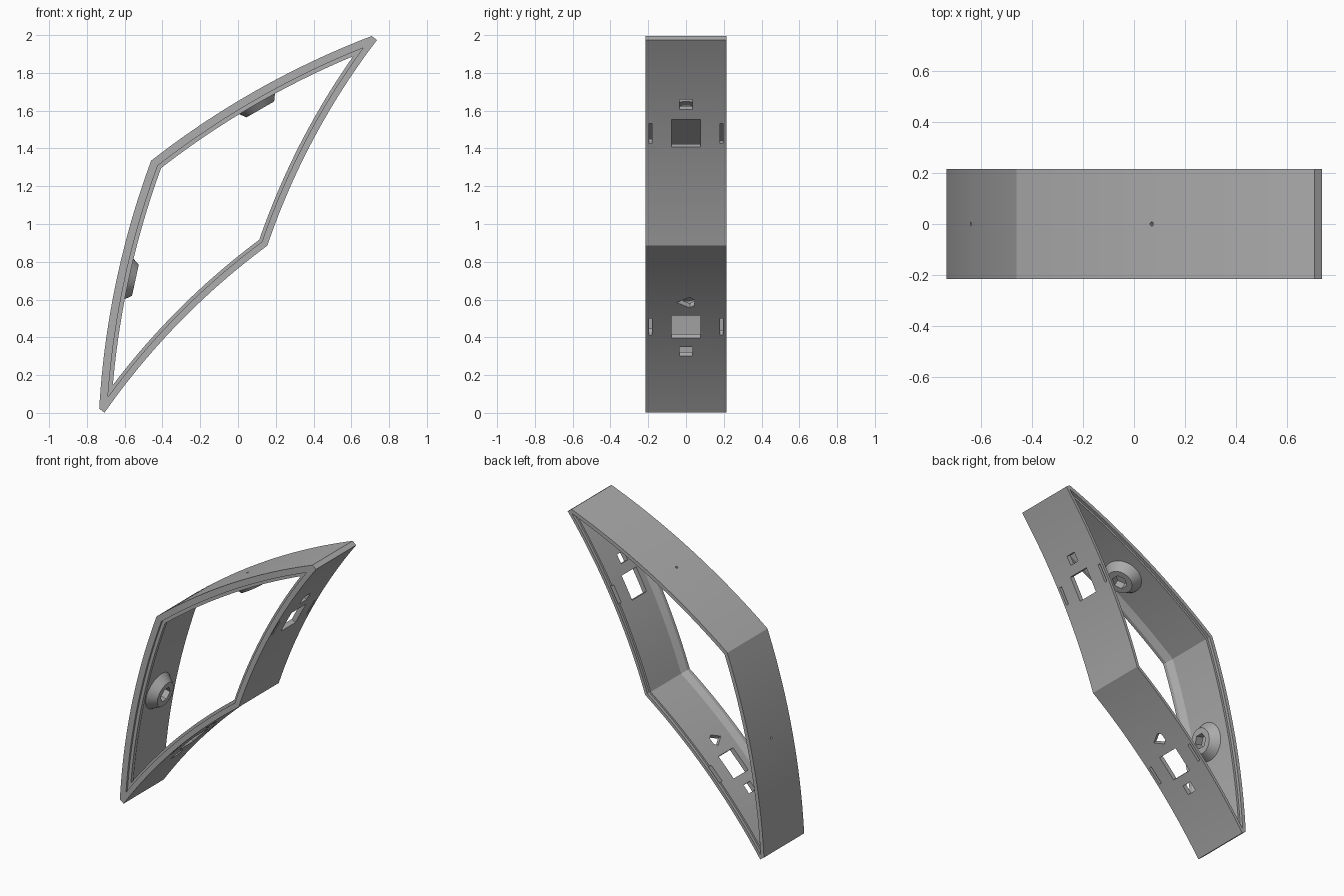
import bpy, bmesh, math
from mathutils import Matrix, Vector

cube = bpy.data.objects.get("Cube")
if cube:
    bpy.data.objects.remove(cube)

# One flat grey
grey = bpy.data.materials.new("warm_grey")
grey.use_nodes = True
colour = (0.42, 0.42, 0.42, 1)
grey.diffuse_color = colour
grey.node_tree.nodes["Principled BSDF"].inputs["Base Color"].default_value = colour

# Kite frame axes: u runs corner to corner, v runs tip to tip
CORNER = Vector((-0.46, 0, 1.335))
EU, EY, EV = Vector((0.807, 0, -0.59)), Vector((0, 1, 0)), Vector((0.59, 0, 0.807))
EU.normalize()
EV.normalize()
TIP, STEPS = 1.222, 24


def arc(u0, u1, sag):
    """Centre and radius of an arc from (u0, 0) to (u1, TIP) bowed towards -u."""
    chord = math.hypot(u1 - u0, TIP)
    r = chord * chord / (8 * sag) + sag / 2
    nu, nv = TIP / chord, -(u1 - u0) / chord
    return (u0 + u1) / 2 + nu * (r - sag), TIP / 2 + nv * (r - sag), r


OUTER = arc(0, 0.553, 0.05)
INNER = arc(0.762, 0.588, 0.05)


def arc_u(a, v, d):
    """u on an arc at height v, offset by d into the frame."""
    r = a[2] - d if a is OUTER else a[2] + 0.8 * d * -1
    if a is INNER:
        r = a[2] + 0.8 * d
    return a[0] - math.sqrt(r * r - (v - a[1]) ** 2)


def world(u, y, v):
    return CORNER + EU * u + EY * y + EV * v


def ring(d, y):
    """Closed kite loop at inset d and depth y."""
    lo, hi = 0.5, TIP
    if arc_u(OUTER, hi, d) > arc_u(INNER, hi, d):
        for _ in range(40):
            mid = (lo + hi) / 2
            if arc_u(OUTER, mid, d) < arc_u(INNER, mid, d):
                lo = mid
            else:
                hi = mid
    vs = [hi * i / STEPS for i in range(-STEPS, STEPS + 1)]
    return ([world(arc_u(OUTER, abs(v), d), y, v) for v in vs]
            + [world(arc_u(INNER, abs(v), d), y, v) for v in reversed(vs)])


def add_object(name, bm):
    bmesh.ops.recalc_face_normals(bm, faces=bm.faces)
    mesh = bpy.data.meshes.new(name)
    bm.to_mesh(mesh)
    bm.free()
    mesh.materials.append(grey)
    obj = bpy.data.objects.new(name, mesh)
    bpy.context.collection.objects.link(obj)
    return obj


# Frame wall: cross-section swept round the kite
SECTION = [(0, -0.215), (0.042, -0.215), (0.042, -0.2), (0.063, -0.2), (0.063, -0.175),
           (0.04, -0.13), (0.04, 0.195), (0.025, 0.195), (0.025, 0.215), (0, 0.215)]
bm = bmesh.new()
loops = [[bm.verts.new(p) for p in ring(d, y)] for d, y in SECTION]
for a, b in zip(loops, loops[1:] + loops[:1]):
    n = len(a)
    for i in range(n):
        j = (i + 1) % n
        bm.faces.new((a[i], a[j], b[j], b[i]))
bmesh.ops.remove_doubles(bm, verts=bm.verts, dist=0.0002)
frame = add_object("frame", bm)


def seat(a, v, side, d=0):
    """Matrix on a wall: x into the frame, y depth, z along the wall."""
    u = arc_u(a, v, d)
    slope = (arc_u(a, v + 0.01, d) - arc_u(a, v - 0.01, d)) / 0.02
    along = (EU * slope + EV).normalized()
    inward = (EU - EV * slope).normalized() * (1 if a is OUTER else -1)
    if side < 0:
        flip = lambda w: EU * w.dot(EU) - EV * w.dot(EV)
        along, inward = flip(along), flip(inward)
    m = Matrix((inward, EY, along)).transposed().to_4x4()
    m.translation = world(u, 0, v * side)
    return m


def prism(name, matrix, outline, x0, x1, taper=1):
    """Outline in (y, z) extruded along x, optionally tapered."""
    bm = bmesh.new()
    ends = [[bm.verts.new(matrix @ Vector((x, y * k, z * k))) for y, z in outline]
            for x, k in ((x0, 1), (x1, taper))]
    n = len(outline)
    for e in ends:
        bm.faces.new(e)
    for i in range(n):
        j = (i + 1) % n
        bm.faces.new((ends[0][i], ends[0][j], ends[1][j], ends[1][i]))
    return add_object(name, bm)


def box(w, h, y=0):
    return [(y - w / 2, -h / 2), (y + w / 2, -h / 2), (y + w / 2, h / 2), (y - w / 2, h / 2)]


def circle(r, n):
    return [(r * math.cos(math.tau * i / n), r * math.sin(math.tau * i / n)) for i in range(n)]


def cut(target, cutter):
    mod = target.modifiers.new("cut", 'BOOLEAN')
    mod.operation, mod.solver, mod.object = 'DIFFERENCE', 'EXACT', cutter
    bpy.context.view_layer.objects.active = target
    bpy.ops.object.modifier_apply(modifier=mod.name)
    bpy.data.objects.remove(cutter)


# Openings in the two inner walls
for side in (-1, 1):
    middle = seat(INNER, 0.634, side)
    cut(frame, prism("square_cutter", middle, box(0.155, 0.165), -0.1, 0.1))
    for y in (-0.188, 0.188):
        cut(frame, prism("slit_cutter", middle, box(0.018, 0.12, y), -0.1, 0.1))
    cut(frame, prism("window_cutter", seat(INNER, 0.81, side), box(0.07, 0.062), -0.1, 0.1))
teardrop = [(-0.05, 0), (0.02, -0.04), (0.045, -0.02), (0.045, 0.02), (0.02, 0.04)]
cut(frame, prism("teardrop_cutter", seat(INNER, 0.455, -1), teardrop, -0.1, 0.1))

# Conical bosses with hexagonal sockets and pin holes on the outer walls
parts = [frame]
for side, name in ((-1, "right_boss"), (1, "left_boss")):
    m = seat(OUTER, 0.6, side)
    boss = prism(name, m, circle(0.13, 40), 0.035, 0.098, 0.65)
    cut(boss, prism("socket_cutter", m, circle(0.05, 6), 0.045, 0.2))
    for part in (boss, frame):
        cut(part, prism("pin_cutter", m, circle(0.008, 12), -0.1, 0.2))
    parts.append(boss)

# Smooth curves, crisp edges
for obj in parts:
    bpy.ops.object.select_all(action='DESELECT')
    obj.select_set(True)
    bpy.context.view_layer.objects.active = obj
    bpy.ops.object.shade_smooth_by_angle(angle=math.radians(20))
